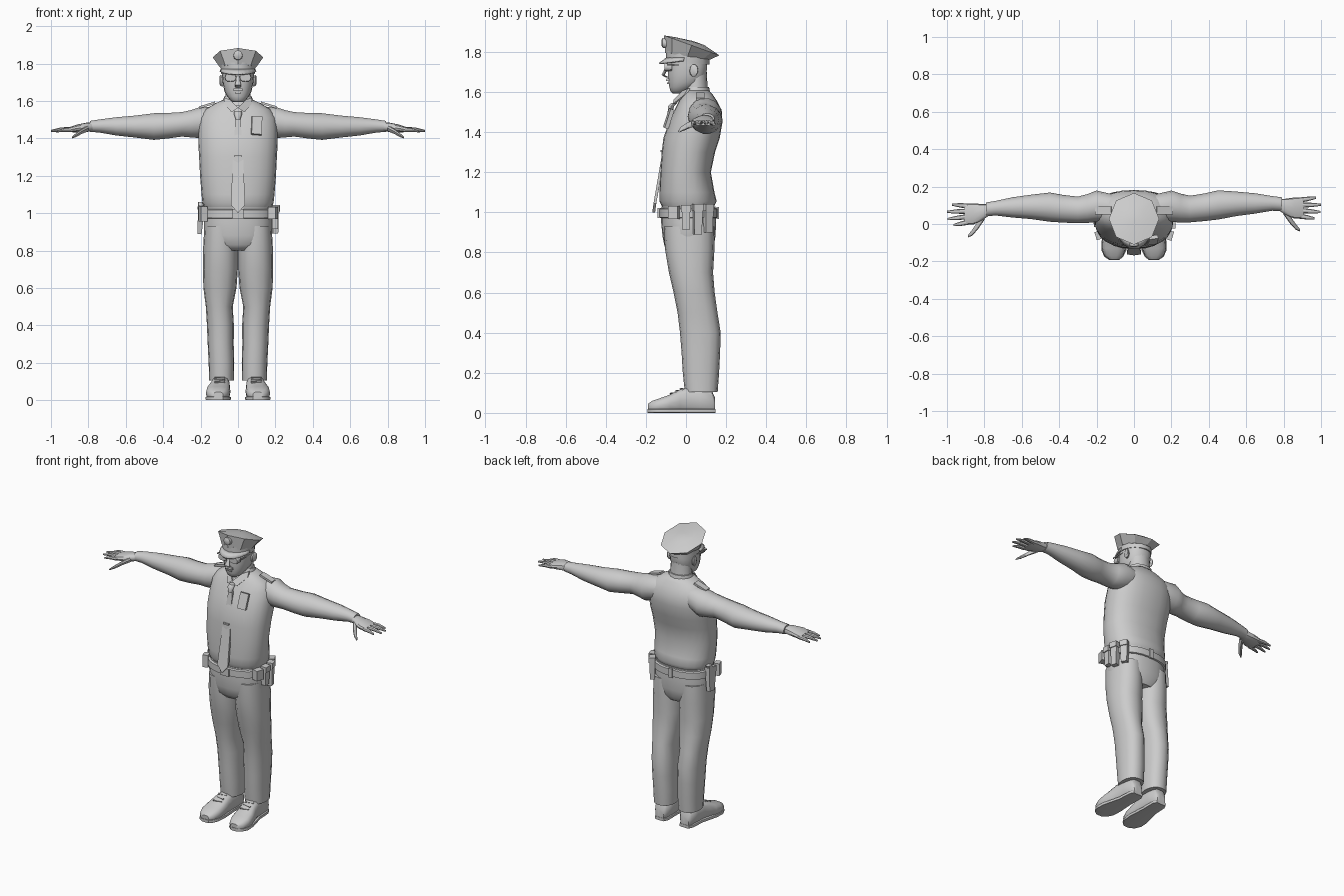
import bpy, bmesh, math
from mathutils import Vector, Matrix

grey = bpy.data.materials.new("plain grey")
grey.diffuse_color = (0.6, 0.6, 0.6, 1)


def finish(name, bm, smooth=40):
    bmesh.ops.recalc_face_normals(bm, faces=bm.faces)
    me = bpy.data.meshes.new(name)
    bm.to_mesh(me)
    bm.free()
    ob = bpy.data.objects.new(name, me)
    bpy.context.collection.objects.link(ob)
    me.materials.append(grey)
    bpy.ops.object.select_all(action='DESELECT')
    ob.select_set(True)
    bpy.context.view_layer.objects.active = ob
    bpy.ops.object.shade_smooth_by_angle(angle=math.radians(smooth))
    return ob


def loft(name, rings, axis='z', n=16, e=2.0, smooth=40):
    """Rings are (centre, radius a, radius b, optional slope along y)."""
    bm = bmesh.new()
    loops = []
    for c, a, b, *s in rings:
        loop = []
        for i in range(n):
            t = 2 * math.pi * i / n
            u, v = math.cos(t), math.sin(t)
            u = a * math.copysign(abs(u) ** (2 / e), u)
            v = b * math.copysign(abs(v) ** (2 / e), v)
            off = {'x': (0, u, v), 'y': (u, 0, v), 'z': (u, v, v * (s[0] if s else 0))}[axis]
            loop.append(bm.verts.new(Vector(c) + Vector(off)))
        loops.append(loop)
    for p, q in zip(loops, loops[1:]):
        for i in range(n):
            j = (i + 1) % n
            bm.faces.new((p[i], p[j], q[j], q[i]))
    bm.faces.new(loops[0])
    bm.faces.new(loops[-1])
    return finish(name, bm, smooth)


def stack(name, rows, n=20, e=2.3):
    """Upright loft from rows of (z, x min, x max, y front, y back)."""
    return loft(name, [(((l + r) / 2, (f + b) / 2, z), (r - l) / 2, (b - f) / 2)
                       for z, l, r, f, b in rows], 'z', n, e, 50)


def box(name, loc, size, rot=(0, 0, 0), taper=1.0):
    bm = bmesh.new()
    bmesh.ops.create_cube(bm, size=1)
    for v in bm.verts:
        if v.co.z < 0:
            v.co.x *= taper
            v.co.y *= taper
    m = (Matrix.Translation(loc) @ Matrix.Rotation(rot[2], 4, 'Z') @ Matrix.Rotation(rot[1], 4, 'Y')
         @ Matrix.Rotation(rot[0], 4, 'X') @ Matrix.Diagonal((*size, 1)))
    bmesh.ops.transform(bm, matrix=m, verts=bm.verts)
    return finish(name, bm, 30)


def plate(name, pts, thick):
    """Closed outline given as 3D points, thickened along y."""
    bm = bmesh.new()
    f = bm.faces.new([bm.verts.new(p) for p in pts])
    ext = bmesh.ops.extrude_face_region(bm, geom=[f])
    for v in ext['geom']:
        if isinstance(v, bmesh.types.BMVert):
            v.co.y += thick
    return finish(name, bm, 30)


# Shirt, overhanging the belt
shirt = [(1.03, .18, -.12, .14), (1.055, .19, -.132, .153), (1.1, .195, -.132, .142),
         (1.2, .203, -.128, .124), (1.3, .208, -.121, .145), (1.37, .212, -.113, .168),
         (1.45, .212, -.085, .182), (1.51, .205, -.058, .178), (1.555, .175, -.035, .155),
         (1.585, .125, -.018, .135), (1.607, .078, -.006, .115)]
stack("shirt", [(z, -r, r, f, b) for z, r, f, b in shirt], 24)

# Trousers and belt
stack("trouser_seat", [(z, -r, r, f, b) for z, r, f, b in
      [(.8, .1, -.08, .12), (.83, .165, -.107, .138), (.88, .183, -.117, .147),
       (.95, .183, -.124, .15), (1.03, .18, -.122, .147)]], 24)
stack("belt", [(z, -r, r, f, b) for z, r, f, b in
      [(.972, .183, -.127, .152), (.975, .193, -.135, .158),
       (1.018, .193, -.135, .158), (1.022, .183, -.127, .152)]], 24)
box("belt_buckle", (0, -.137, .997), (.06, .012, .05))
leg = [(.93, .01, .18, -.11, .14), (.82, .001, .186, -.105, .142), (.7, .001, .188, -.085, .135),
       (.6, .008, .185, -.062, .143), (.5, .028, .172, -.042, .157), (.4, .022, .166, -.03, .173),
       (.3, .023, .162, -.022, .17), (.2, .02, .157, -.016, .165), (.105, .022, .154, -.006, .158)]

# Arm and hand sections: x, y, z, half depth, half height
sleeve = [(.1, .085, 1.5, .07, .07), (.2, .095, 1.485, .084, .086), (.25, .085, 1.478, .077, .075),
          (.3, .08, 1.475, .071, .067), (.38, .09, 1.467, .074, .07), (.45, .102, 1.463, .078, .073),
          (.55, .108, 1.463, .065, .06), (.65, .11, 1.464, .054, .05), (.74, .11, 1.466, .039, .036),
          (.79, .106, 1.464, .037, .03)]
palm = [(.77, .104, 1.462, .028, .022), (.81, .092, 1.459, .043, .025),
        (.86, .085, 1.453, .057, .021), (.905, .086, 1.446, .055, .013)]
fingers = [((.885, .042, 1.446), (.965, .03, 1.437)), ((.89, .072, 1.448), (.997, .064, 1.439)),
           ((.89, .101, 1.448), (1.0, .103, 1.44)), ((.885, .128, 1.446), (.972, .14, 1.437))]

for s, side in ((1, "left"), (-1, "right")):
    def m(x, y, z):
        # the second arm swings slightly further forward
        return (s * x, y - (.033 * max(0, abs(x) - .2) / .7 if s < 0 else 0), z)

    stack(side + "_trouser_leg", [(z, *sorted((s * i, s * o)), f, b) for z, i, o, f, b in leg], 16)
    loft(side + "_sleeve", [(m(x, y, z), a, b) for x, y, z, a, b in sleeve], 'x', 14)
    loft(side + "_palm", [(m(x, y, z), a, b) for x, y, z, a, b in palm], 'x', 12, 2.5)
    for i, (p, q) in enumerate(fingers):
        mid = [(u + v) / 2 for u, v in zip(p, q)]
        loft(f"{side}_finger_{i + 1}", [(m(*p), .014, .012), (m(mid[0], mid[1], mid[2] + .004), .012, .011),
                                        (m(*q), .006, .005)], 'x', 8)
    loft(side + "_thumb", [(m(.8, .075, 1.455), .025, .017), (m(.835, .022, 1.438), .021, .014),
                           (m(.865, -.015, 1.418), .016, .011), (m(.888, -.034, 1.404), .006, .005)], 'x', 8)

    # Shoe: y, x centre, half width, top height
    shoe = [(.145, .09, .03, .075), (.13, .09, .043, .11), (.07, .09, .048, .125), (.01, .093, .05, .13),
            (-.03, .097, .055, .118), (-.08, .104, .064, .092), (-.13, .108, .064, .074),
            (-.17, .108, .05, .06), (-.19, .106, .027, .045)]
    loft(side + "_shoe", [((s * x, y, h / 2), w, h / 2) for y, x, w, h in shoe], 'y', 14, 2.7)
    sole = [(.147, .09, .034), (.12, .09, .048), (.03, .093, .05), (-.08, .104, .068),
            (-.14, .108, .067), (-.175, .108, .05), (-.193, .106, .026)]
    loft(side + "_sole", [((s * x, y, .01), w, .01) for y, x, w in sole], 'y', 12, 6)
    for k in range(3):
        box(f"{side}_lace_{k + 1}", (s * .098, -.02 - .025 * k, .117 - .011 * k),
            (.055, .01, .012), (.4, 0, .2 * (-1) ** k))

    # Shoulder strap, collar flap, ear, eyewear
    box(side + "_shoulder_strap", (s * .165, .072, 1.578), (.09, .042, .012), (0, s * .3, 0))
    plate(side + "_collar_flap", [(0, -.062, 1.563), (s * .035, -.066, 1.54), (s * .075, -.01, 1.585),
                                  (s * .073, .01, 1.618), (s * .04, -.02, 1.605)], .012)
    loft(side + "_ear", [((s * .08, .035, 1.705), .018, .028), ((s * .092, .04, 1.708), .021, .031),
                         ((s * .098, .045, 1.71), .014, .024)], 'x', 10)
    loft(side + "_lens", [((s * .04, -.106, 1.725), .029, .02), ((s * .04, -.098, 1.725), .031, .022),
                          ((s * .042, -.07, 1.725), .03, .02)], 'y', 12, 2.6)
    box(side + "_glasses_arm", (s * .083, -.03, 1.735), (.005, .13, .007))

# Neck and head
stack("neck", [(1.56, -.075, .075, -.02, .118), (1.61, -.068, .068, -.005, .108),
               (1.7, -.066, .066, -.01, .104)], 16, 2)
stack("collar", [(1.575, -.09, .09, -.035, .13), (1.6, -.08, .08, -.018, .12),
                 (1.625, -.074, .074, .0, .115)], 16, 2)
head = [(1.594, .026, -.068, -.01), (1.604, .042, -.078, .01), (1.625, .058, -.084, .045),
        (1.65, .072, -.088, .085), (1.69, .081, -.092, .103), (1.73, .085, -.09, .107),
        (1.79, .085, -.092, .105)]
stack("head", [(z, -r, r, f, b) for z, r, f, b in head], 18)
loft("nose", [((0, -.088, 1.735), .009, .008), ((0, -.103, 1.708), .011, .008),
              ((0, -.114, 1.685), .017, .008), ((0, -.09, 1.672), .014, .01)], 'z', 8)
box("upper_lip", (0, -.092, 1.662), (.045, .012, .012), (0, 0, 0), 1.15)
box("lower_lip", (0, -.088, 1.644), (.032, .012, .008))
box("glasses_bridge", (0, -.1, 1.735), (.03, .006, .007))

# Peaked cap with octagonal crown
loft("cap_band", [((0, .008, 1.747), .091, .108, -.1), ((0, .008, 1.79), .093, .108, -.15)], 'z', 16)
loft("cap_crown", [((0, .008, 1.778), .096, .112, -.15), ((0, .028, 1.833), .135, .138, -.36),
                   ((0, .02, 1.854), .07, .07, -.27), ((0, .02, 1.858), .01, .01, -.2)], 'z', 8, 2, 25)
bm = bmesh.new()
inner, outer = [], []
for i in range(11):
    t = math.pi * (1.05 + .9 * i / 10)
    inner.append(bm.verts.new((.092 * math.cos(t), .008 + .106 * math.sin(t), 1.772)))
    outer.append(bm.verts.new((.1 * math.cos(t), .008 + .143 * math.sin(t), 1.76 + .015 * math.sin(t))))
for i in range(10):
    bm.faces.new((inner[i], inner[i + 1], outer[i + 1], outer[i]))
visor = finish("cap_visor", bm)
visor.modifiers.new("thickness", 'SOLIDIFY').thickness = .008
loft("cap_emblem", [((0, -.09, 1.842), .026, .026), ((0, -.117, 1.845), .024, .025),
                    ((0, -.123, 1.846), .01, .012)], 'y', 10)

# Necktie hanging clear of the shirt
loft("tie_knot", [((0, -.06, 1.545), .02, .016), ((0, -.074, 1.53), .022, .016),
                  ((0, -.08, 1.5), .012, .012)], 'z', 10)
plate("tie", [(-.013, -.079, 1.505), (.013, -.079, 1.505), (.028, -.118, 1.3), (.038, -.162, 1.045),
              (0, -.168, 1.0), (-.038, -.162, 1.045), (-.028, -.118, 1.3)], .014)
box("tie_clip", (0, -.122, 1.305), (.04, .012, .01))
box("chest_badge", (.1, -.086, 1.468), (.055, .02, .1), (-.3, .08, .15))

# Belt equipment: three pouches on one hip, holster on the other
for i, (x, y, z, h) in enumerate([(.198, 0, .975, .12), (.196, .058, .965, .15), (.165, .11, .97, .14)]):
    a = (0, 0, .25 * i)
    box(f"pouch_{i + 1}", (x, y, z), (.035, .044, h), a, .85)
    box(f"pouch_flap_{i + 1}", (x + .003, y, z + h / 2 - .015), (.04, .048, .035), a)
box("front_pouch", (.188, -.06, 1.0), (.04, .05, .065), (0, 0, -.3))
box("holster", (-.2, .03, .965), (.036, .075, .15), (.12, .08, 0), .65)
loft("pistol_grip", [((-.2, .025, 1.02), .016, .025), ((-.2, .05, 1.06), .014, .02)], 'z', 8, 3)
box("radio_pouch", (-.188, -.06, .995), (.036, .045, .08), (0, 0, .3))
box("back_belt_loop", (0, .158, .997), (.025, .012, .06))
